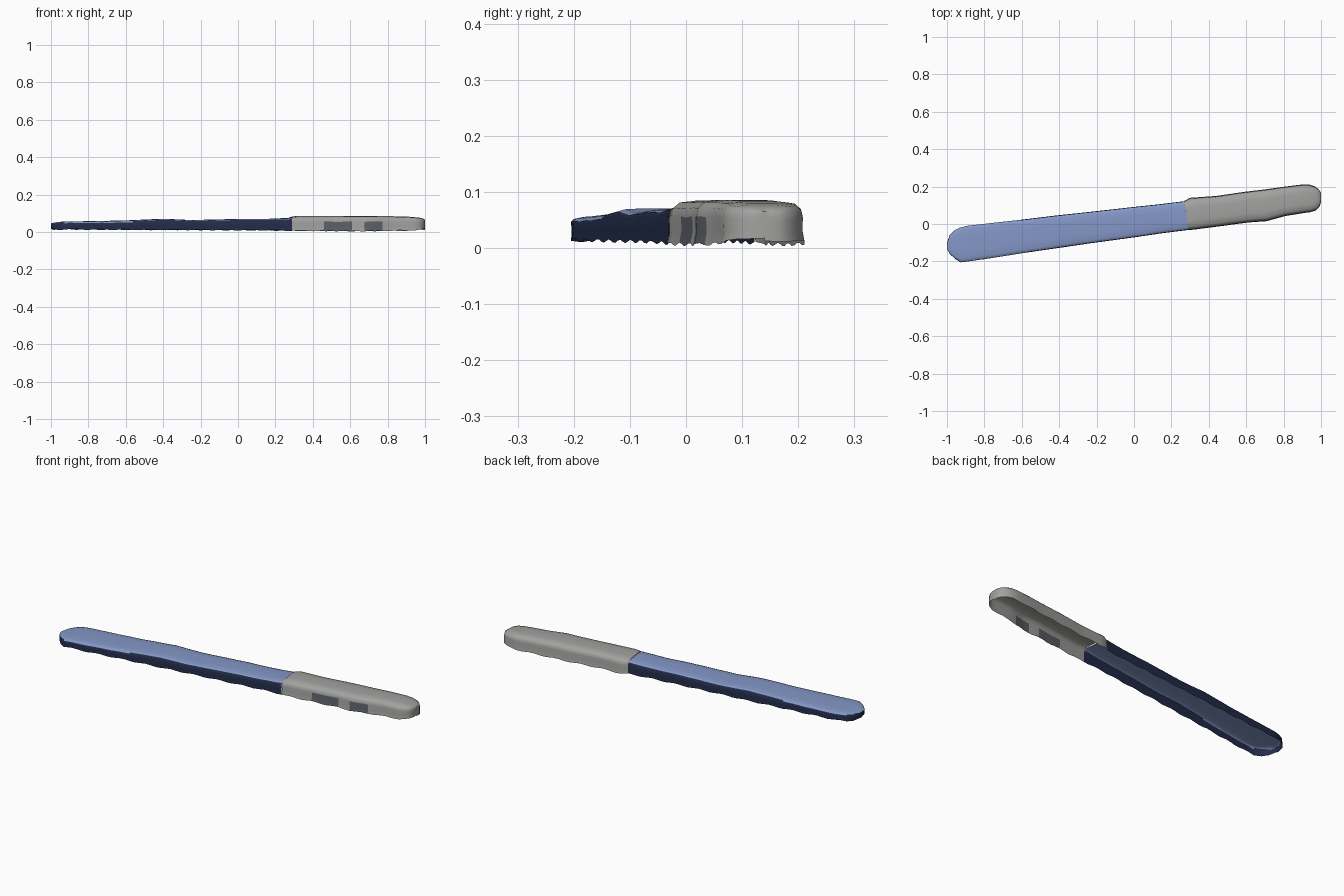
import bpy, bmesh, math

cube = bpy.data.objects.get("Cube")
if cube:
    bpy.data.objects.remove(cube)


def make_material(name, r, g, b):
    mat = bpy.data.materials.new(name)
    mat.use_nodes = True
    mat.diffuse_color = (r, g, b, 1)
    mat.node_tree.nodes["Principled BSDF"].inputs["Base Color"].default_value = (r, g, b, 1)
    return mat


blue = make_material("pale_blue", .23, .31, .57)
navy = make_material("navy", .017, .027, .07)
grey = make_material("light_grey", .36, .36, .35)
dark_grey = make_material("dark_grey", .11, .12, .14)

# Stations along each part: x, front edge y, back edge y, top z, rim z
BLADE = [
    (-1, -.12, -.12, .045, .02), (-1, -.135, -.1, .046, .02),
    (-.985, -.16, -.06, .05, .015), (-.96, -.185, -.035, .054, .013),
    (-.93, -.205, -.02, .056, .015), (-.89, -.2, -.01, .057, .015),
    (-.8, -.187, 0, .058, .014), (-.6, -.155, .022, .062, .013),
    (-.4, -.126, .046, .071, .012), (-.25, -.104, .062, .064, .012),
    (0, -.07, .09, .07, .011), (.15, -.048, .106, .07, .01),
    (.28, -.032, .122, .076, .008),
]
GRIP = [
    (.28, -.033, .124, .08, .008), (.31, -.03, .14, .085, .007),
    (.45, -.012, .15, .085, .007), (.6, .008, .172, .086, .006),
    (.7, .015, .184, .086, .006), (.8, .042, .198, .085, .007),
    (.9, .058, .211, .083, .008), (.94, .063, .211, .08, .01),
    (.97, .072, .2, .077, .012), (.99, .09, .184, .072, .013),
    (1, .115, .165, .065, .014), (1, .14, .14, .064, .015),
]

# Half cross-section: fraction of half width, fraction of height
BLADE_SECTION = [(1, 0), (.985, .4), (1, .78), (.95, .9), (.8, .97), (.4, 1)]
GRIP_SECTION = [(1, 0), (.95, .3), (.965, .62), (.92, .82), (.78, .95), (.4, 1)]


def refine(stations, spacing=.03):
    """Fill in evenly spaced stations between the given ones."""
    rows = []
    for a, b in zip(stations, stations[1:]):
        n = max(1, round((b[0] - a[0]) / spacing))
        for i in range(n):
            rows.append([p + (q - p) * i / n for p, q in zip(a, b)])
    return rows + [list(stations[-1])]


def build_shell(name, stations, section, materials, rule):
    """Loft a thin skin, open underneath, through the stations."""
    across = ([(-w, h) for w, h in section] + [(0, 1)]
              + [(w, h) for w, h in reversed(section)])
    bm = bmesh.new()
    rows = []
    for x, front, back, top, rim in refine(stations):
        middle, half = (front + back) / 2, (back - front) / 2
        skew = .13 * (1 - x ** 4)
        row = []
        for w, h in across:
            ripple = .003 * math.sin(x * 47 + w) * (1 - h)
            row.append(bm.verts.new((x - skew * w * half, middle + w * half,
                                     rim + ripple + (top - rim) * h)))
        rows.append(row)
    for r, s in zip(rows, rows[1:]):
        for i in range(len(across) - 1):
            bm.faces.new((r[i], s[i], s[i + 1], r[i + 1]))
    bmesh.ops.remove_doubles(bm, verts=bm.verts, dist=.0002)
    bm.normal_update()
    for f in bm.faces:
        f.material_index = rule(f)
    mesh = bpy.data.meshes.new(name)
    bm.to_mesh(mesh)
    bm.free()
    for mat in materials:
        mesh.materials.append(mat)
    obj = bpy.data.objects.new(name, mesh)
    bpy.context.collection.objects.link(obj)
    bpy.ops.object.select_all(action="DESELECT")
    obj.select_set(True)
    bpy.context.view_layer.objects.active = obj
    bpy.ops.object.shade_smooth_by_angle(angle=math.radians(50))


def blade_rule(face):
    # Side walls are navy, the upper face is pale blue
    return int(abs(face.normal.z) < .6)


def grip_rule(face):
    # Worn darker patches low on the front wall
    c = face.calc_center_median()
    patch = .46 < c.x < .6 or .69 < c.x < .78
    return int(face.normal.y < -.6 and patch and c.z < .05)


build_shell("blade", BLADE, BLADE_SECTION, (blue, navy), blade_rule)
build_shell("grip", GRIP, GRIP_SECTION, (grey, dark_grey), grip_rule)
